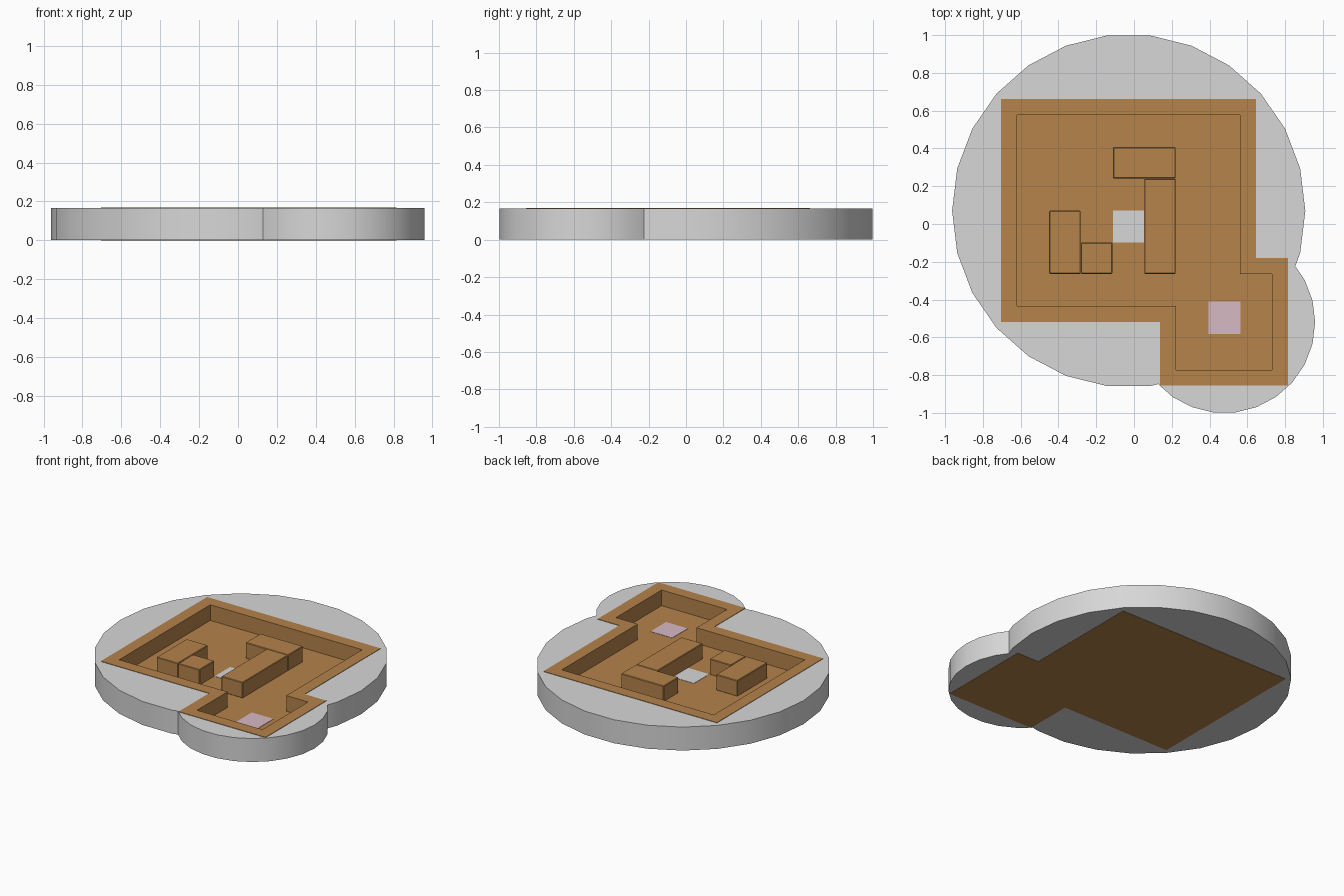
import bpy, bmesh, math

if "Cube" in bpy.data.objects:
    bpy.data.objects.remove(bpy.data.objects["Cube"])


def material(name, color):
    m = bpy.data.materials.new(name)
    m.diffuse_color = (*color, 1)
    m.use_nodes = True
    m.node_tree.nodes["Principled BSDF"].inputs["Base Color"].default_value = m.diffuse_color
    return m


GREY = material("light_grey", (0.68, 0.68, 0.68))
BROWN = material("brown", (0.46, 0.227, 0.07))
PINK = material("pale_pink", (0.68, 0.49, 0.56))

TOP = 0.17      # rim height
FLOOR = 0.06    # tray floor height


def prism(name, pts, z0, z1, mat):
    """Extrude a counter-clockwise outline from z0 to z1."""
    bm = bmesh.new()
    face = bm.faces.new([bm.verts.new((x, y, z0)) for x, y in pts])
    up = bmesh.ops.extrude_face_region(bm, geom=[face])
    for v in up["geom"]:
        if isinstance(v, bmesh.types.BMVert):
            v.co.z = z1
    bmesh.ops.recalc_face_normals(bm, faces=bm.faces[:])
    me = bpy.data.meshes.new(name)
    bm.to_mesh(me)
    bm.free()
    me.materials.append(mat)
    ob = bpy.data.objects.new(name, me)
    bpy.context.collection.objects.link(ob)
    return ob


def boolean(ob, other, op):
    """Apply a boolean and remove the helper."""
    mod = ob.modifiers.new("bool", "BOOLEAN")
    mod.operation, mod.solver, mod.object = op, "EXACT", other
    bpy.context.view_layer.objects.active = ob
    bpy.ops.object.modifier_apply(modifier=mod.name)
    bpy.data.objects.remove(other)


def circle(cx, cy, r, n=26):
    return [(cx + r * math.cos(2 * math.pi * i / n),
             cy + r * math.sin(2 * math.pi * i / n)) for i in range(n)]


def rect(x0, x1, y0, y1):
    return [(x0, y0), (x1, y0), (x1, y1), (x0, y1)]


def room(w):
    """Stepped tray outline, grown outwards by w."""
    return [(-0.62 - w, -0.434 - w), (0.222 - w, -0.434 - w),
            (0.222 - w, -0.772 - w), (0.73 + w, -0.772 - w),
            (0.73 + w, -0.265 + w), (0.561 + w, -0.265 + w),
            (0.561 + w, 0.578 + w), (-0.62 - w, 0.578 + w)]


# Round base: two overlapping discs with the tray opening cut out
base = prism("round_base", circle(-0.028, 0.07, 0.935), 0.002, 0.167, GREY)
boolean(base, prism("small_disc", circle(0.478, -0.52, 0.481), 0.002, 0.167, GREY), "UNION")
boolean(base, prism("opening", room(0.084), -0.1, 0.3, GREY), "DIFFERENCE")
bpy.ops.object.select_all(action="DESELECT")
base.select_set(True)
bpy.context.view_layer.objects.active = base
bpy.ops.object.shade_smooth_by_angle(angle=math.radians(30))

# Tray with raised walls
tray = prism("tray", room(0.084), 0, TOP, BROWN)
boolean(tray, prism("recess", room(0), FLOOR, 0.3, BROWN), "DIFFERENCE")

# Inner wall blocks
for i, (x0, x1, y0, y1) in enumerate([
        (-0.112, 0.222, 0.24, 0.408),
        (0.054, 0.222, -0.265, 0.24),
        (-0.45, -0.282, -0.265, 0.072),
        (-0.282, -0.114, -0.265, -0.097)]):
    g = 0.001
    block = prism(f"wall_block_{i + 1}", rect(x0 + g, x1 - g, y0 + g, y1 - g),
                  FLOOR - 0.002, TOP, BROWN)
    bev = block.modifiers.new("edge", "BEVEL")
    bev.width, bev.segments = 0.004, 1

# Floor plates
prism("grey_plate", rect(-0.112, 0.054, -0.097, 0.072), FLOOR - 0.001, FLOOR + 0.002, GREY)
prism("pink_plate", rect(0.394, 0.563, -0.583, -0.41), FLOOR - 0.001, FLOOR + 0.002, PINK)
